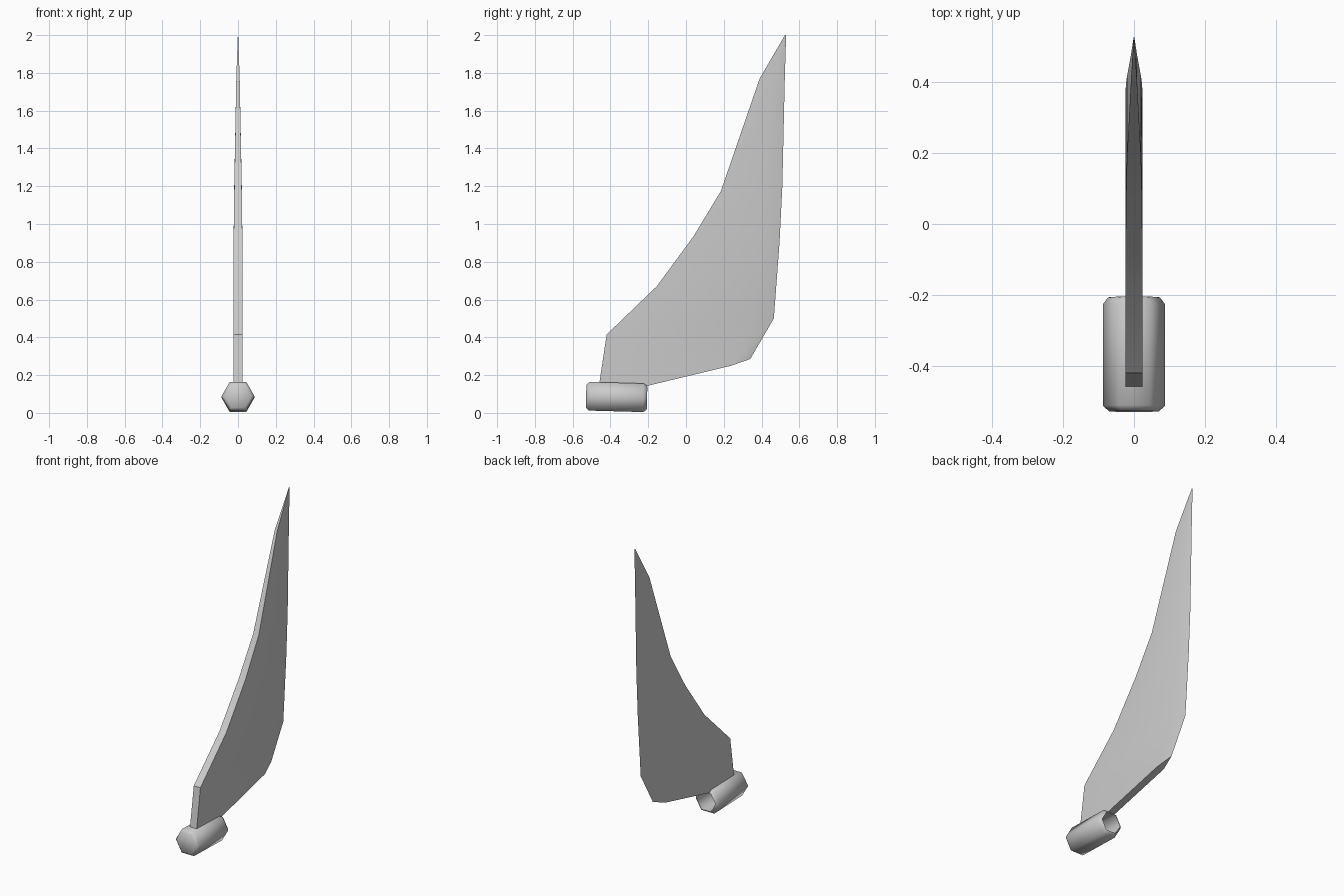
import bpy, bmesh, math

if "Cube" in bpy.data.objects:
    bpy.data.objects.remove(bpy.data.objects["Cube"])

grey = bpy.data.materials.new("plain grey")
grey.diffuse_color = (0.6, 0.6, 0.6, 1)
grey.use_nodes = True
grey.node_tree.nodes["Principled BSDF"].inputs["Base Color"].default_value = grey.diffuse_color


def finish(name, bm, angle):
    bmesh.ops.recalc_face_normals(bm, faces=bm.faces)
    mesh = bpy.data.meshes.new(name)
    bm.to_mesh(mesh)
    bm.free()
    mesh.materials.append(grey)
    ob = bpy.data.objects.new(name, mesh)
    bpy.context.collection.objects.link(ob)
    bpy.ops.object.select_all(action='DESELECT')
    ob.select_set(True)
    bpy.context.view_layer.objects.active = ob
    bpy.ops.object.shade_smooth_by_angle(angle=math.radians(angle))
    return ob


# Blade: rows of blunt spine, bevel ridge and sharp edge (y, z), then half thickness of spine and ridge
rows = [
    ((-.46, .15), (-.205, .143), None, .024, .024),
    ((-.42, .415), (.24, .25), (.34, .285), .024, .024),
    ((-.155, .67), (.36, .5), (.465, .5), .024, .024),
    ((.04, .935), (.395, .95), (.495, .9), .023, .023),
    ((.185, 1.175), (.415, 1.2), (.51, 1.2), .020, .020),
    ((.39, 1.77), (.475, 1.77), (.523, 1.77), .009, .009),
    ((.524, 2.0), (.527, 2.0), (.53, 2.0), .001, .001),
]
bm = bmesh.new()
grid = []
for spine, ridge, edge, a, b in rows:
    ring = [bm.verts.new((-b, *ridge)), bm.verts.new((-a, *spine)),
            bm.verts.new((a, *spine)), bm.verts.new((b, *ridge))]
    if edge:
        ring.append(bm.verts.new((0, *edge)))
    grid.append(ring)
bm.faces.new(grid[0])
for i, (low, high) in enumerate(zip(grid, grid[1:])):
    for k in range(3):
        bm.faces.new((low[k], low[k + 1], high[k + 1], high[k]))
    if i == 0:
        # flat underside and its pointed end
        bm.faces.new((low[3], low[0], high[0], high[3]))
        bm.faces.new((high[3], high[0], high[4]))
    else:
        bm.faces.new((low[3], low[4], high[4], high[3]))
        bm.faces.new((low[4], low[0], high[0], high[4]))
bm.faces.new(grid[-1])
finish("blade", bm, 30)

# Grip: hexagonal sleeve with chamfered ends, closed in front and hollow behind
profile = [(-.162, .070), (-.146, .0875), (.141, .0875), (.159, .074),
           (.161, .068), (-.13, .068)]
bm = bmesh.new()
rings = []
for y, r in profile:
    rings.append([bm.verts.new((r * math.cos(k * math.pi / 3), y,
                                r * math.sin(k * math.pi / 3))) for k in range(6)])
for p, q in zip(rings, rings[1:]):
    for k in range(6):
        n = (k + 1) % 6
        bm.faces.new((p[k], p[n], q[n], q[k]))
bm.faces.new(rings[0])
bm.faces.new(rings[-1])
grip = finish("grip", bm, 62)
grip.location = (0, -.367, .084)
grip.rotation_euler.x = math.radians(-1.6)
